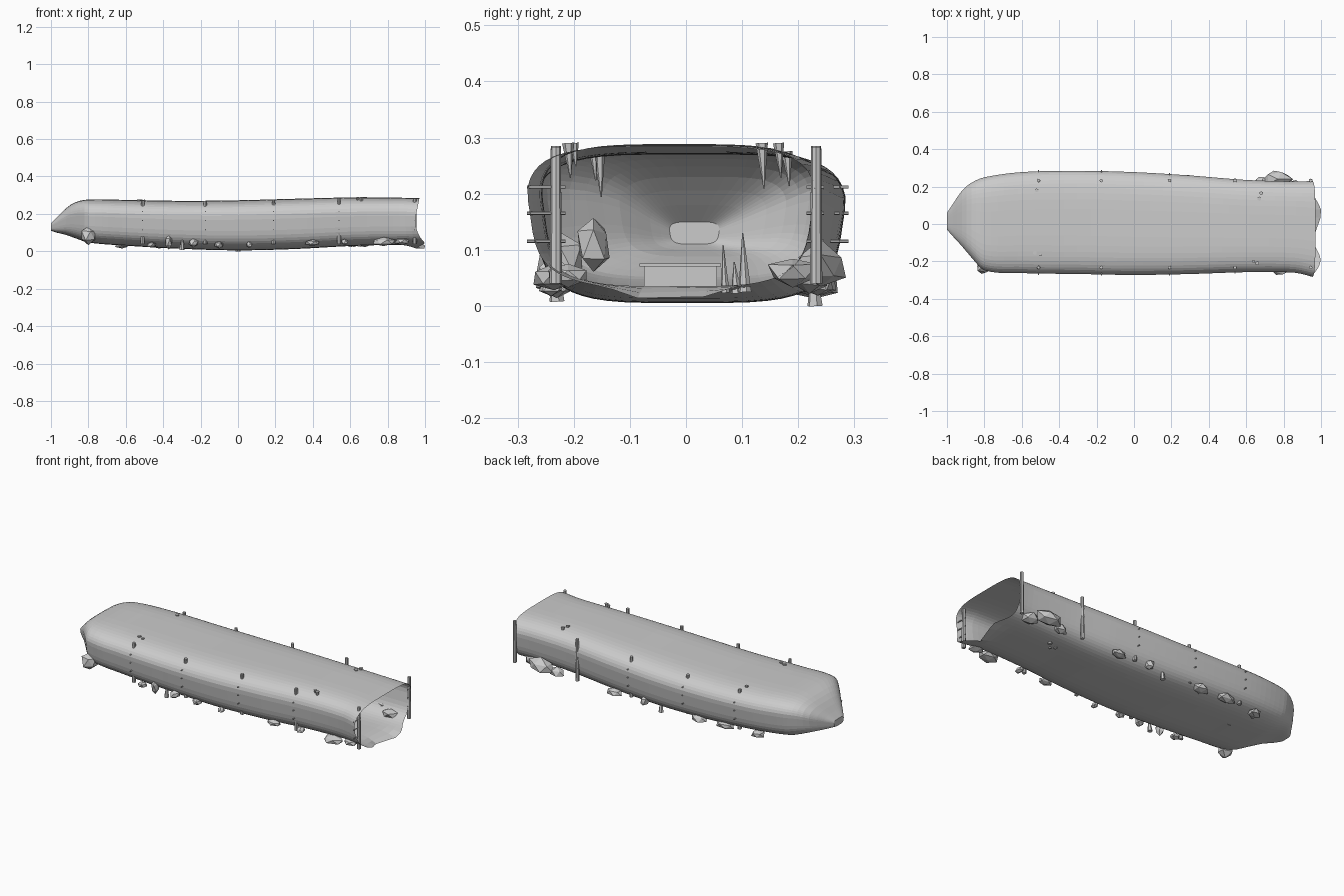
import bpy, bmesh, math, random
from mathutils import Vector, Matrix

if "Cube" in bpy.data.objects:
    bpy.data.objects.remove(bpy.data.objects["Cube"])
random.seed(7)

# x, y min, y max, z bottom, z top of the tunnel at stations along its length
ROWS = [(-1.0, -.03, .06, .11, .15), (-.97, -.065, .105, .10, .18),
        (-.92, -.12, .18, .088, .23), (-.87, -.18, .222, .07, .262),
        (-.8, -.25, .252, .047, .277), (-.6, -.265, .28, .03, .275),
        (-.3, -.27, .287, .013, .27), (0, -.275, .28, .005, .273),
        (.3, -.27, .262, .012, .281), (.6, -.26, .238, .028, .288),
        (.85, -.262, .23, .035, .287), (.97, -.285, .232, .035, .284)]


def section(x):
    """Smoothly interpolated station values (Hermite)."""
    n = len(ROWS)
    i = max(0, min(n - 2, sum(r[0] <= x for r in ROWS) - 1))
    a, b = ROWS[i], ROWS[i + 1]
    p, q = ROWS[max(i - 1, 0)], ROWS[min(i + 2, n - 1)]
    h = b[0] - a[0]
    t = (x - a[0]) / h
    out = []
    for k in range(1, 5):
        m0 = (b[k] - p[k]) / (b[0] - p[0]) * h
        m1 = (q[k] - a[k]) / (q[0] - a[0]) * h
        out.append((2*t**3 - 3*t*t + 1) * a[k] + (t**3 - 2*t*t + t) * m0
                   + (3*t*t - 2*t**3) * b[k] + (t**3 - t*t) * m1)
    return out


def finish(bm, name):
    bmesh.ops.recalc_face_normals(bm, faces=bm.faces[:])
    mesh = bpy.data.meshes.new(name)
    bm.to_mesh(mesh)
    bm.free()
    obj = bpy.data.objects.new(name, mesh)
    bpy.context.collection.objects.link(obj)
    return obj


# Tunnel shell: closed at the nose, open with a ragged lip at the mouth
def tunnel_shell(n=48):
    xs = [-1, -.985, -.97, -.945, -.92, -.895, -.87, -.845, -.82]
    xs += [-.8 + .0354 * i for i in range(51)]
    bm = bmesh.new()
    rings = []
    for x in xs:
        y0, y1, zb, zt = section(x)
        m = max(0, (x - .85) / .12) ** 2
        ring = []
        for i in range(n):
            a = 2 * math.pi * (i + .5) / n
            c, s = math.cos(a), math.sin(a)
            u = math.copysign(abs(c) ** .5, c)
            v = math.copysign(abs(s) ** .55, s)
            u *= 1 - .07 * max(0, .4 - v)
            y = (y0 + y1) / 2 + u * (y1 - y0) / 2
            z = (zb + zt) / 2 + v * (zt - zb) / 2
            low = max(0, -v)
            dx = m * (low * (.008 + .024 * math.cos((y - .06) * 24)) - .025 * (1 - abs(v)))
            z -= m * low * .035 * math.exp(-((y + .03) / .08) ** 2)
            ring.append(bm.verts.new((x + dx, y, z)))
        rings.append(ring)
    for r, q in zip(rings, rings[1:]):
        for i in range(n):
            bm.faces.new((r[i], r[(i + 1) % n], q[(i + 1) % n], q[i]))
    bm.faces.new(rings[0])
    shell = finish(bm, "tunnel_shell")
    for p in shell.data.polygons:
        p.use_smooth = False


def rod(name, p, q, r0, r1, sides=8):
    p, q = Vector(p), Vector(q)
    d = q - p
    bm = bmesh.new()
    rot = d.to_track_quat('Z', 'Y').to_matrix().to_4x4()
    bmesh.ops.create_cone(bm, cap_ends=True, segments=sides, radius1=r0, radius2=r1,
                          depth=d.length, matrix=Matrix.Translation((p + q) / 2) @ rot)
    return finish(bm, name)


def rock(name, loc, size):
    bm = bmesh.new()
    bmesh.ops.create_icosphere(bm, subdivisions=1, radius=1)
    for v in bm.verts:
        v.co *= random.uniform(.75, 1.1)
        v.co = Vector([v.co[k] * size[k] + loc[k] for k in range(3)])
    hull = bmesh.ops.convex_hull(bm, input=bm.verts[:])
    junk = [g for g in hull["geom_interior"] if isinstance(g, bmesh.types.BMVert)]
    bmesh.ops.delete(bm, geom=junk, context='VERTS')
    return finish(bm, name)


tunnel_shell()

# Support posts with pegs driven through the walls
for x in (-.51, -.175, .19, .54, .945):
    for side in (-1, 1):
        y0, y1, zb, zt = section(x)
        y = .232 * side
        rod("support_post", (x, y, .04), (x, y, zt - .002), .011, .009)
        wall = y1 if side > 0 else -y0
        for z in (.115, .165, .212):
            rod("post_peg", (x, .215 * side, z), (x, (wall + .004) * side, z), .003, .003, 6)

# Rubble along both walls: x, y, z, half sizes
for x, y, z, a, b, c in [
        (-.8, -.225, .085, .055, .05, .06), (-.78, -.165, .11, .05, .035, .055),
        (-.46, -.225, .035, .03, .03, .02), (-.37, -.235, .05, .022, .03, .042),
        (-.24, -.24, .045, .03, .03, .025), (-.1, -.23, .035, .03, .03, .02),
        (.06, -.24, .035, .02, .025, .018), (.4, -.235, .045, .045, .03, .02),
        (.57, -.23, .05, .025, .03, .018), (.78, -.235, .05, .065, .04, .025),
        (.88, -.21, .055, .05, .05, .025), (.77, .24, .07, .085, .055, .045),
        (.85, .19, .06, .06, .05, .03), (.68, .22, .05, .045, .035, .03),
        (.3, .235, .04, .05, .03, .025), (.1, .24, .045, .025, .03, .035),
        (-.25, .235, .035, .05, .04, .025), (-.42, .235, .04, .06, .035, .025),
        (-.62, .22, .035, .04, .04, .025)]:
    rock("wall_rock", (x, y, z), (a, b, c))

# Stalagmites and stalactites: x, y, height, radius
for x, y, h, r in [(-.3, -.23, .08, .014), (.0, .23, .09, .014), (.62, .07, .08, .008),
                   (.65, .105, .1, .012), (.6, .09, .05, .01)]:
    zb = section(x)[2]
    rod("stalagmite", (x, y, zb - .005), (x + .004, y - .004, zb + h), r, .001, 6)
for x, y, h, r in [(-.53, -.155, .08, .011), (-.5, -.165, .05, .008), (.66, -.21, .06, .011),
                   (.64, -.2, .04, .009), (.67, .135, .08, .011), (.68, .165, .06, .01),
                   (-.52, .18, .06, .01)]:
    zt = section(x)[3]
    rod("stalactite", (x, y, zt + .002), (x, y + .004, zt - h), r, .001, 6)

# Low platform on the floor with a thin top board
for name, z, size in (("platform_base", .05, (.1, .13, .045)), ("platform_board", .073, (.12, .145, .006))):
    bm = bmesh.new()
    bmesh.ops.create_cube(bm, size=1)
    for v in bm.verts:
        v.co = Vector((v.co.x * size[0] - .55, v.co.y * size[1] - .01, v.co.z * size[2] + z))
    finish(bm, name)
